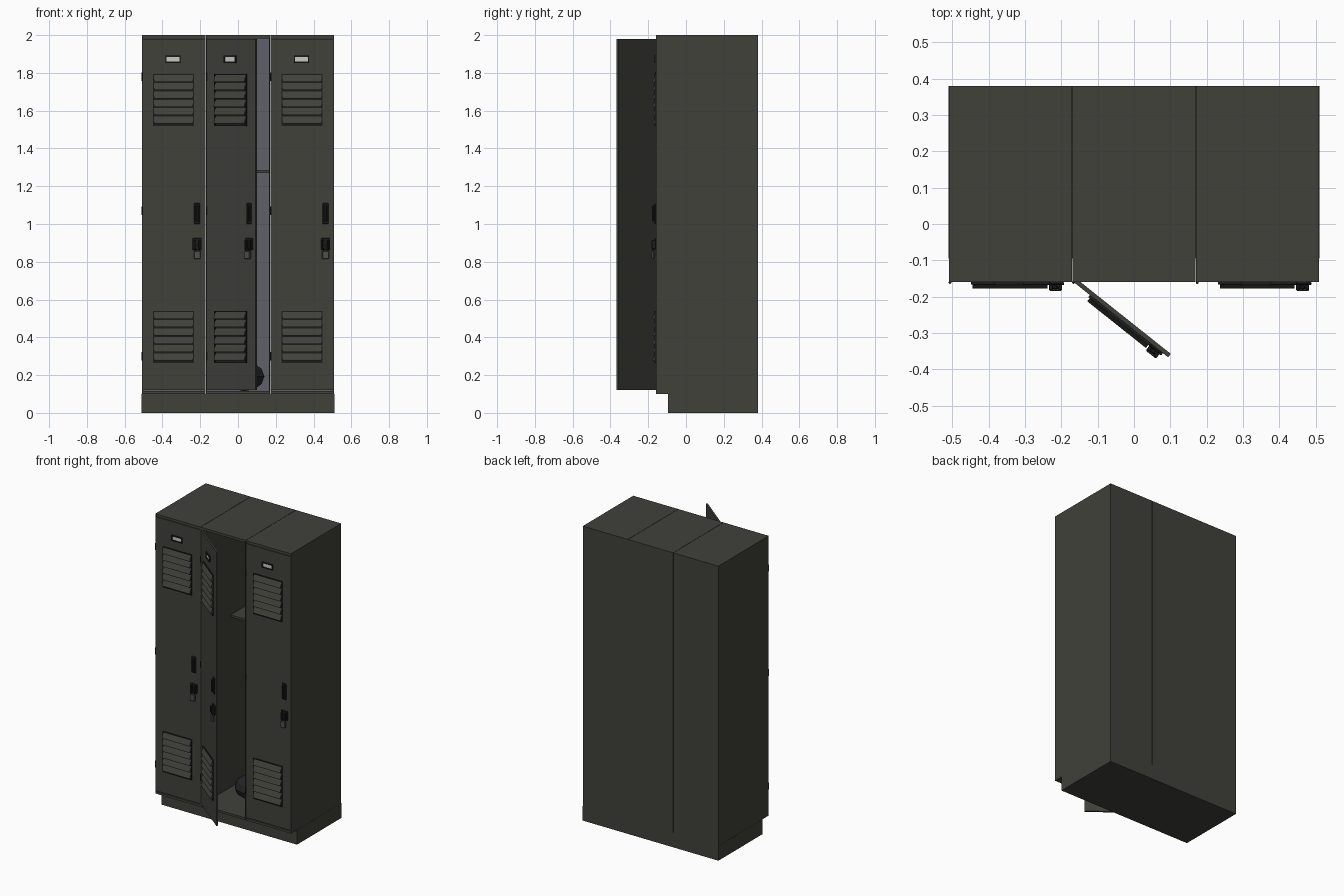
import bpy, bmesh, math
from mathutils import Matrix, Vector

if "Cube" in bpy.data.objects:
    bpy.data.objects.remove(bpy.data.objects["Cube"])


def material(name, r, g, b):
    m = bpy.data.materials.new(name)
    m.diffuse_color = (r, g, b, 1)
    m.use_nodes = True
    m.node_tree.nodes["Principled BSDF"].inputs["Base Color"].default_value = m.diffuse_color
    return m


BODY = material("dark olive grey paint", 0.052, 0.052, 0.043)
INNER = material("blue grey inner panel", 0.115, 0.118, 0.145)
BLACK = material("black hardware", 0.012, 0.012, 0.012)
CARD = material("pale label card", 0.60, 0.60, 0.56)
STEEL = material("dull steel", 0.08, 0.08, 0.075)
BAG = material("dark bag cloth", 0.017, 0.017, 0.02)


def finish(name, bm, mat, matrix=None):
    bmesh.ops.recalc_face_normals(bm, faces=bm.faces)
    me = bpy.data.meshes.new(name)
    bm.to_mesh(me)
    bm.free()
    me.materials.append(mat)
    ob = bpy.data.objects.new(name, me)
    bpy.context.collection.objects.link(ob)
    if matrix is not None:
        ob.matrix_world = matrix
    return ob


def boxes(name, mat, spans, matrix=None, bevel=0):
    """One object made of boxes, each given as x0, x1, y0, y1, z0, z1."""
    bm = bmesh.new()
    for x0, x1, y0, y1, z0, z1 in spans:
        size = Matrix.Diagonal((x1 - x0, y1 - y0, z1 - z0, 1))
        mid = Matrix.Translation(((x0 + x1) / 2, (y0 + y1) / 2, (z0 + z1) / 2))
        bmesh.ops.create_cube(bm, size=1, matrix=mid @ size)
    if bevel:
        bmesh.ops.bevel(bm, geom=bm.edges[:], offset=bevel, segments=1, affect='EDGES')
    return finish(name, bm, mat, matrix)


def prism(name, mat, profiles, x0, x1, matrix):
    """Extrude (y, z) profiles along x."""
    bm = bmesh.new()
    for prof in profiles:
        face = bm.faces.new([bm.verts.new((x0, y, z)) for y, z in prof])
        out = bmesh.ops.extrude_face_region(bm, geom=[face])
        verts = [v for v in out["geom"] if isinstance(v, bmesh.types.BMVert)]
        bmesh.ops.translate(bm, verts=verts, vec=Vector((x1 - x0, 0, 0)))
    return finish(name, bm, mat, matrix)


FRONT, BACK, W = -0.16, 0.38, 0.34
T = 0.006


# Locker carcass: open-fronted shell with shelf and door frame
def carcass(side, cx):
    a, b = cx - W / 2 + 0.001, cx + W / 2 - 0.001
    boxes(side + "_carcass", BODY, [
        (a, a + T, FRONT, BACK, 0.10, 2.0),
        (b - T, b, FRONT, BACK, 0.10, 2.0),
        (a + T, b - T, BACK - T, BACK, 0.10, 2.0),
        (a + T, b - T, FRONT, BACK - T, 0.10, 0.115),
        (a + T, b - T, FRONT, BACK - T, 1.99, 2.0),
        (a + T, b - T, FRONT + 0.002, FRONT + 0.014, 1.982, 1.99)])
    boxes(side + "_shelf", BODY, [(a + T, b - T, 0.155, BACK - 2 * T, 1.27, 1.285)])
    boxes(side + "_inner_back", INNER,
          [(a + T, b - T, BACK - T - 0.004, BACK - T, 0.115, 1.99)])


# Door built around its hinge: x runs along the door, -y is outward
def door(side, cx, angle):
    m = Matrix.Translation((cx - W / 2 + 0.004, FRONT, 0)) @ Matrix.Rotation(math.radians(angle), 4, 'Z')
    L = W - 0.008
    boxes(side + "_door", BODY, [(0, L, 0, 0.012, 0.12, 1.98)], m)

    # Louvred vents: thin dark border and six sloping slats
    for level, z0 in (("lower", 0.265), ("upper", 1.52)):
        x0, x1, z1, e = 0.057, 0.273, z0 + 0.275, 0.005
        boxes(f"{side}_{level}_vent_border", BLACK, [
            (x0, x1, -0.007, 0, z0, z0 + e), (x0, x1, -0.007, 0, z1 - e, z1),
            (x0, x0 + e, -0.007, 0, z0 + e, z1 - e), (x1 - e, x1, -0.007, 0, z0 + e, z1 - e),
            (x0 + e, x1 - e, -0.002, 0, z0 + e, z1 - e)], m)
        step = (z1 - z0 - 2 * e) / 6
        slats = []
        for i in range(6):
            z = z0 + e + i * step
            slats.append([(-0.002, z + step), (-0.018, z + 0.012),
                          (-0.018, z + 0.007), (-0.002, z + 0.007)])
        prism(f"{side}_{level}_vent_slats", BODY, slats, x0 + e, x1 - e, m)

    # Label holder
    boxes(side + "_label_frame", BLACK, [
        (0.122, 0.202, -0.008, 0, 1.853, 1.860), (0.122, 0.202, -0.008, 0, 1.884, 1.891),
        (0.122, 0.128, -0.008, 0, 1.860, 1.884), (0.196, 0.202, -0.008, 0, 1.860, 1.884)], m)
    boxes(side + "_label_card", CARD, [(0.128, 0.196, -0.004, 0, 1.860, 1.884)], m)

    # Pull handle: chamfered back plate and grip
    boxes(side + "_handle_plate", BLACK, [(0.273, 0.305, -0.008, 0, 1.0, 1.11)], m, 0.003)
    boxes(side + "_handle_grip", BLACK, [(0.281, 0.297, -0.020, -0.006, 1.012, 1.098)], m, 0.004)

    # Hasp and hanging padlock
    boxes(side + "_hasp", BLACK, [
        (0.266, 0.314, -0.008, 0, 0.862, 0.925),
        (0.272, 0.282, -0.022, -0.006, 0.868, 0.915),
        (0.298, 0.308, -0.022, -0.006, 0.868, 0.915)], m, 0.002)
    boxes(side + "_padlock", STEEL, [(0.272, 0.308, -0.024, -0.008, 0.815, 0.858)], m, 0.003)
    boxes(side + "_shackle", BLACK, [
        (0.276, 0.281, -0.019, -0.013, 0.855, 0.885), (0.299, 0.304, -0.019, -0.013, 0.855, 0.885),
        (0.276, 0.304, -0.019, -0.013, 0.885, 0.890)], m)

    # Hinge knuckles on the hinge edge
    bm = bmesh.new()
    for z in (0.30, 1.07, 1.78):
        bmesh.ops.create_cone(bm, cap_ends=True, segments=8, radius1=0.004, radius2=0.004,
                              depth=0.045, matrix=Matrix.Translation((0, -0.001, z)))
    finish(side + "_hinges", bm, BLACK, m)


for side, cx, angle in (("left", -W, 0), ("middle", 0, -38.5), ("right", W, 0)):
    carcass(side, cx)
    door(side, cx, angle)

# Recessed plinth
boxes("plinth", BODY, [(-0.51, 0.51, -0.095, BACK, 0, 0.10)])

# Faceted bag on the floor of the open locker
bm = bmesh.new()
bmesh.ops.create_uvsphere(bm, u_segments=10, v_segments=6, radius=1,
                          matrix=Matrix.Translation((0.035, 0.1, 0.193)) @ Matrix.Diagonal((0.11, 0.11, 0.078, 1)))
finish("bag", bm, BAG)
